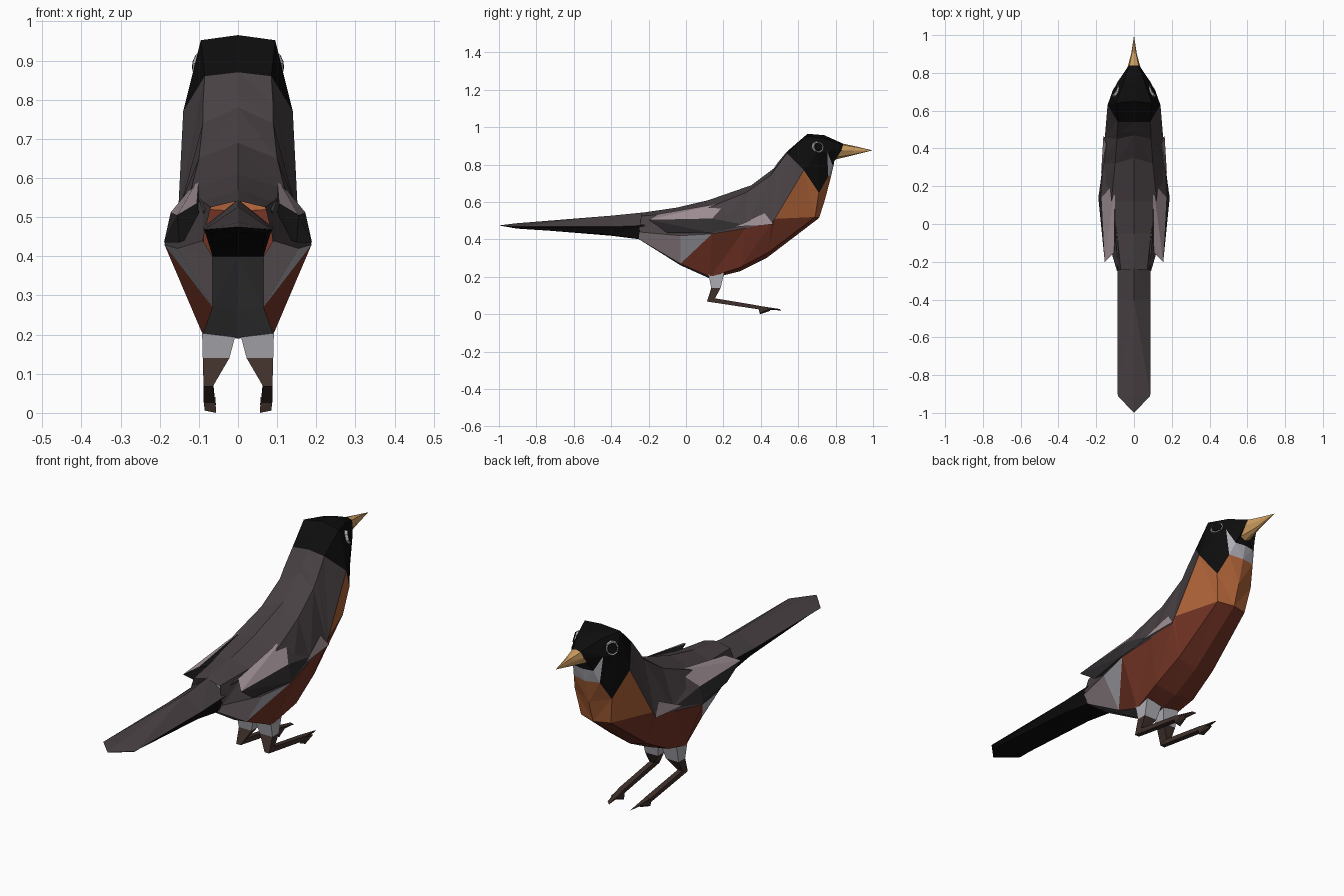
import bpy, bmesh
from mathutils import Vector

if "Cube" in bpy.data.objects:
    bpy.data.objects.remove(bpy.data.objects["Cube"])

PALETTE = {
    'g': ("back_grey", (0.065, 0.052, 0.057)),
    'd': ("wing_dark", (0.03, 0.027, 0.029)),
    'k': ("head_black", (0.004, 0.004, 0.004)),
    'o': ("breast_orange", (0.43, 0.125, 0.04)),
    'r': ("belly_rust", (0.17, 0.034, 0.018)),
    'w': ("pale_white", (0.42, 0.42, 0.46)),
    'p': ("pale_pink", (0.34, 0.27, 0.29)),
    'v': ("vent_grey", (0.13, 0.13, 0.14)),
    'b': ("beak_tan", (0.62, 0.34, 0.12)),
    'l': ("leg_brown", (0.05, 0.03, 0.024)),
}
KEYS = list(PALETTE)
MATS = []
for name, rgb in PALETTE.values():
    m = bpy.data.materials.new(name)
    m.diffuse_color = (*rgb, 1)
    m.use_nodes = True
    m.node_tree.nodes["Principled BSDF"].inputs["Base Color"].default_value = m.diffuse_color
    MATS.append(m)


def finish(name, bm):
    """Turn a right-hand half into a mirrored, flat-shaded object."""
    me = bpy.data.meshes.new(name)
    bm.to_mesh(me)
    bm.free()
    for m in MATS:
        me.materials.append(m)
    ob = bpy.data.objects.new(name, me)
    bpy.context.collection.objects.link(ob)
    mod = ob.modifiers.new("mirror", 'MIRROR')
    mod.merge_threshold = 0.0005
    return ob


def loft(name, rings, colours):
    """Half sections ordered tail to head; two colour letters per band."""
    bm = bmesh.new()
    grid = [[bm.verts.new(p if len(p) == 3 else (0, *p)) for p in r] for r in rings]
    for i, code in enumerate(colours):
        for j in range(len(grid[i]) - 1):
            a, c = grid[i][j:j + 2]
            b, d = grid[i + 1][j:j + 2]
            for tri, ch in (((a, c, b), code[2 * j]), ((b, c, d), code[2 * j + 1])):
                bm.faces.new(tri).material_index = KEYS.index(ch)
    bmesh.ops.remove_doubles(bm, verts=bm.verts[:], dist=0.0004)
    return finish(name, bm)


def hull(name, pts, colour):
    """Faceted solid round a few points; colour is a letter or a function of the face."""
    bm = bmesh.new()
    for p in pts:
        bm.verts.new(p)
    bmesh.ops.convex_hull(bm, input=bm.verts[:])
    bmesh.ops.recalc_face_normals(bm, faces=bm.faces[:])
    bm.normal_update()
    for f in bm.faces:
        f.material_index = KEYS.index(colour(f) if callable(colour) else colour)
    return finish(name, bm)


def box_end(x0, x1, *yz):
    return [(x, y, z) for x in (x0, x1) for y, z in yz]


# Torso: top, upper, side, lower, bottom
neck = [(.54, .87), (.085, .54, .86), (.14, .63, .77), (.10, .71, .65), (.745, .62)]
torso = [
    [(-.24, .542), (.07, -.24, .525), (.09, -.25, .44), (.065, -.25, .40), (-.25, .40)],
    [(-.05, .57), (.09, -.05, .54), (.155, -.03, .42), (.065, -.03, .27), (-.03, .262)],
    [(.12, .61), (.12, .12, .57), (.188, .14, .43), (.09, .13, .20), (.13, .19)],
    [(.35, .69), (.10, .32, .65), (.165, .32, .46), (.11, .29, .25), (.29, .23)],
    [(.47, .78), (.09, .45, .74), (.155, .46, .49), (.10, .44, .33), (.43, .30)],
    [(.49, .81), (.09, .48, .78), (.153, .475, .51), (.08, .69, .52), (.712, .515)],
    neck,
]
loft("torso", torso, ["ggggppvv", "ggggwrvv", "ggggrrrr", "ggggrrrr", "ggggrrrr", "ggggoooo"])

# Head
head = [
    neck,
    [(.65, .965), (.095, .64, .952), (.115, .70, .86), (.07, .76, .74), (.775, .735)],
    [(.74, .957), (.06, .74, .94), (.085, .755, .87), (.05, .782, .80), (.79, .80)],
    [(.84, .912), (.024, .84, .905), (.034, .83, .875), (.026, .79, .838), (.79, .825)],
]
loft("head", head, ["kkkkkkoo", "kkkkkwww", "kkkkkkkk"])

# Beak
tip = [(.998, .876)] * 5
mid = [(.91, .897), (.010, .91, .893), (.015, .90, .875), (.010, .88, .852), (.88, .847)]
loft("beak", [head[-1], mid, tip], ["bbbbbbbb"] * 2)

# Eyes: pale broken ring round a dark bead
for part, radius, depth, ch in (("eye_ring", .036, .012, 'w'), ("eye", .029, .02, 'k')):
    bm = bmesh.new()
    bmesh.ops.create_cone(bm, cap_ends=True, segments=8, radius1=radius,
                          radius2=radius * .85, depth=depth)
    n = Vector((.82, .48, .25))
    rot = n.to_track_quat('Z', 'Y').to_matrix()
    bmesh.ops.rotate(bm, verts=bm.verts[:], matrix=rot)
    bmesh.ops.translate(bm, verts=bm.verts[:], vec=(.096, .705, .893))
    for f in bm.faces:
        f.material_index = KEYS.index(ch)
    finish(part, bm)

# Tail: ridged fan with black underside, pointed end
tail = [
    [(-1, .475)] * 4,
    [(-.91, .486), (.086, -.91, .468), (.07, -.905, .458), (-.92, .462)],
    [(-.40, .527), (.088, -.40, .468), (.065, -.40, .425), (-.40, .42)],
    [(-.22, .545), (.088, -.22, .475), (.065, -.24, .40), (-.24, .40)],
]
loft("tail", tail, ["ggkkkk"] * 3)

# Folded wings with pale rear panel
def wing_colour(f):
    c = f.calc_center_median()
    return 'p' if f.normal.z > .35 and c.y < .07 else 'g' if f.normal.z > .35 else 'd'


hull("wing", [(.10, .22, .60), (.172, .14, .512), (.189, .14, .435), (.155, -.20, .505),
              (.105, -.15, .535), (.15, -.10, .435), (.09, .10, .46), (.16, .33, .475)],
     wing_colour)
hull("wing_tip_inner", [(.09, -.19, .512), (.10, .0, .545), (.06, .0, .545), (.08, 0, .50)], 'g')
hull("shoulder_patch", [(.174, .27, .47), (.148, .42, .54), (.162, .468, .48), (.12, .4, .48)], 'p')

# Legs: pale thigh, shank, long foot and claws
knee = box_end(.022, .09, (.135, .14), (.185, .14))
ankle = box_end(.064, .088, (.112, .068), (.155, .085))
hull("thigh", box_end(.002, .092, (.12, .215), (.205, .225)) + knee, 'w')
hull("shank", knee + ankle, 'l')
hull("foot", ankle + box_end(.060, .088, (.39, .026), (.40, .044)), 'l')
hull("toe", box_end(.060, .088, (.38, .028), (.39, .045)) + [(.056, .51, .02), (.07, .50, .028)], 'l')
hull("claw", box_end(.058, .088, (.385, .04), (.45, .03)) + [(.056, .395, 0), (.085, .395, .006),
                                                         (.07, .45, .018)], 'l')
